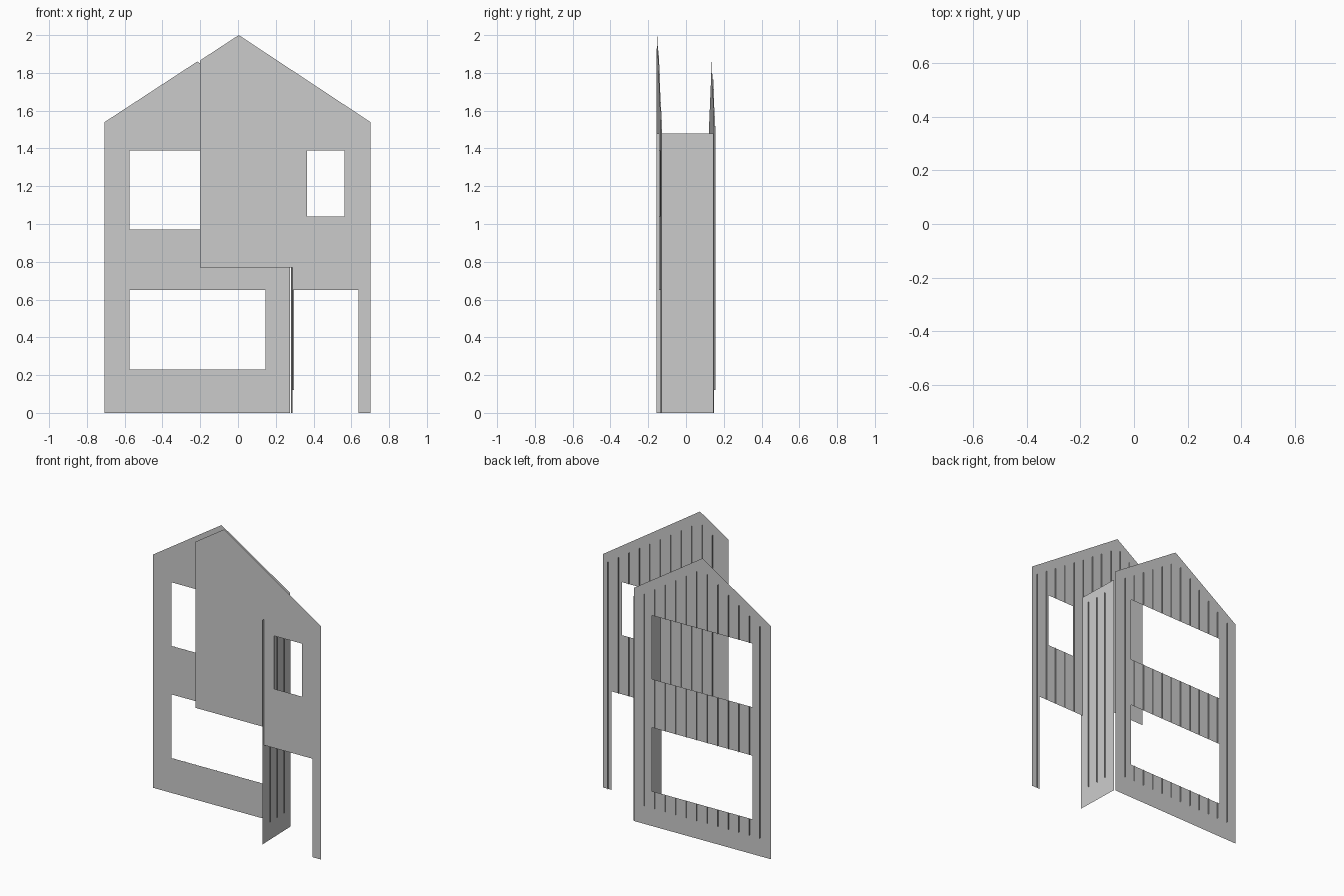
import bpy, bmesh
from mathutils import Matrix

if "Cube" in bpy.data.objects:
    bpy.data.objects.remove(bpy.data.objects["Cube"])

TURN = Matrix.Rotation(0.027, 4, 'Z')   # the whole house sits slightly turned
FIN = 0.008                             # rib depth
SLOPE = 0.655


def finish(bm, name):
    mesh = bpy.data.meshes.new(name)
    bm.to_mesh(mesh)
    bm.free()
    ob = bpy.data.objects.new(name, mesh)
    ob.matrix_world = TURN
    bpy.context.collection.objects.link(ob)
    return ob


def sheet(name, outline, holes, y):
    """Flat facade sheet in x,z with rectangular openings."""
    bm = bmesh.new()
    loops = [outline] + [[(a, c), (b, c), (b, d), (a, d)] for a, b, c, d in holes]
    edges = []
    for loop in loops:
        vs = [bm.verts.new((x, y, z)) for x, z in loop]
        edges += [bm.edges.new((vs[i - 1], vs[i])) for i in range(len(vs))]
    bmesh.ops.triangle_fill(bm, edges=edges, use_beauty=True, normal=(0, -1, 0))
    finish(bm, name)


def fins(name, xs, bottom, top, holes, y):
    """Thin vertical ribs behind a sheet, broken by its openings."""
    bm = bmesh.new()
    for x in xs:
        low = bottom(x)
        spans = []
        for a, b, c, d in sorted(holes, key=lambda h: h[2]):
            if a < x < b:
                spans.append((low, c))
                low = d
        spans.append((low, top(x)))
        for lo, hi in spans:
            bm.faces.new([bm.verts.new(p) for p in
                          ((x, y, lo), (x, y + FIN, lo), (x, y + FIN, hi), (x, y, hi))])
    finish(bm, name)


# Front gable with overhang, doorway and one window
FY = -0.152
front_holes = [(0.36, 0.56, 1.04, 1.39)]
sheet("front_gable",
      [(-0.205, 0.77), (0.285, 0.77), (0.285, 0.65), (0.635, 0.65), (0.635, 0),
       (0.697, 0), (0.697, 1.54), (0, 2.0), (-0.205, 1.866)], front_holes, FY)
fins("front_gable_ribs", [0.657 - 0.075 * i for i in range(11)],
     lambda x: 0.77 if x < 0.29 else 0.65 if x < 0.635 else 0.0,
     lambda x: 2.0 - SLOPE * abs(x) - 0.07, front_holes, FY)

# Rear gable with two wide windows
BY = 0.142
back_holes = [(-0.57, 0.15, 0.23, 0.65), (-0.57, 0.15, 0.97, 1.39)]
sheet("back_gable", [(-0.702, 0), (0.278, 0), (0.278, 1.54), (-0.212, 1.86), (-0.702, 1.54)],
      back_holes, BY)
fins("back_gable_ribs", [-0.702 + 0.98 / 13 * i for i in range(1, 13)],
     lambda x: 0.12, lambda x: 1.86 - SLOPE * abs(x + 0.212) - 0.07, back_holes, BY)

# Side wall joining the two gables, with ribs on its outer face
WX, Y0, Y1 = 0.2855, -0.165, 0.137
bm = bmesh.new()
bm.faces.new([bm.verts.new(p) for p in
              ((WX, Y0, 0), (WX, Y1, 0), (WX, Y1, 1.48), (WX, Y0, 1.48))])
finish(bm, "side_wall")
bm = bmesh.new()
for i in (1, 2, 3):
    y = Y0 + (Y1 - Y0) * i / 4
    bm.faces.new([bm.verts.new(p) for p in
                  ((WX, y, 0.12), (WX + FIN, y, 0.12), (WX + FIN, y, 1.42), (WX, y, 1.42))])
finish(bm, "side_wall_ribs")
